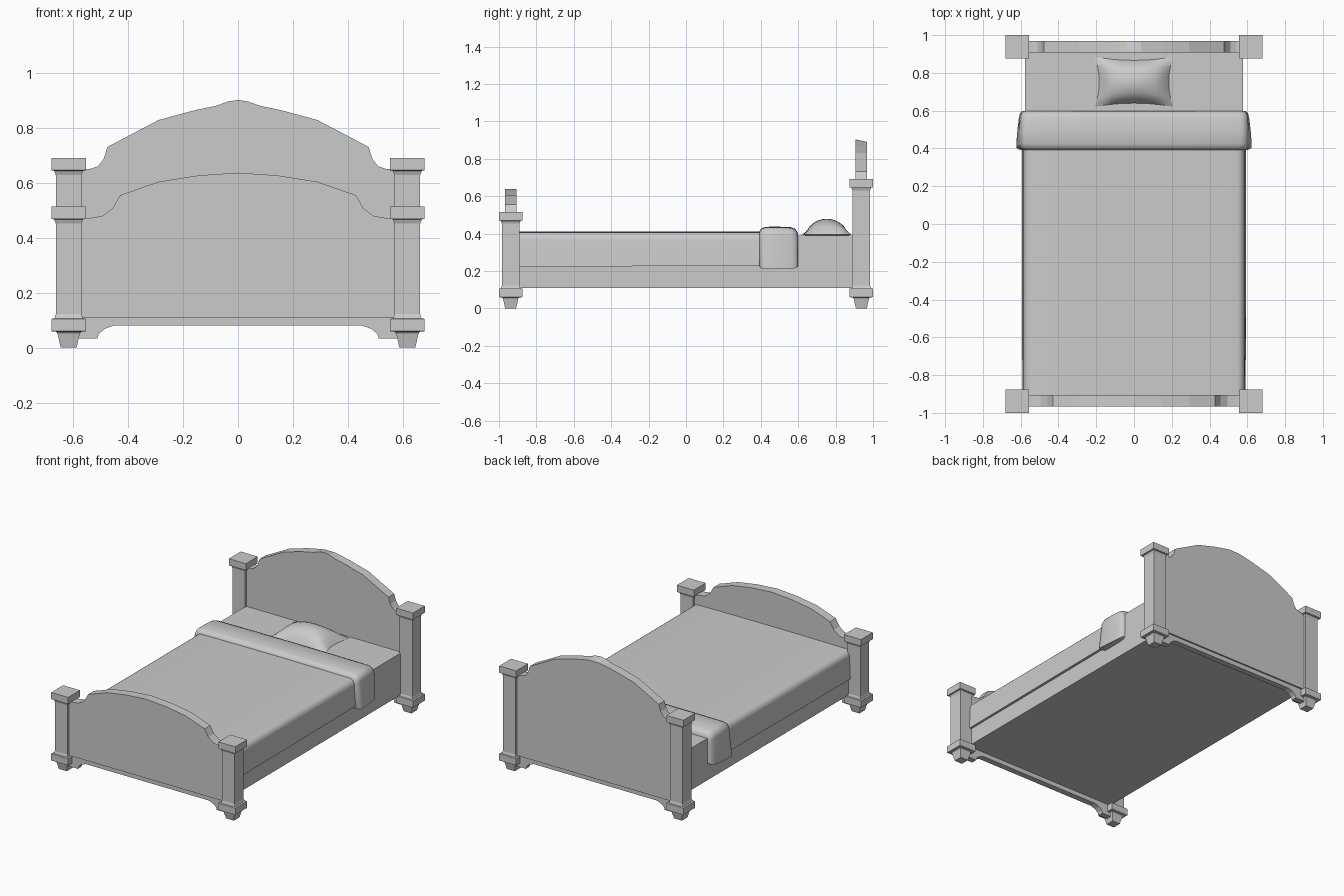
import bpy, bmesh, math

if "Cube" in bpy.data.objects:
    bpy.data.objects.remove(bpy.data.objects["Cube"])


def finish(name, bm, smooth=None):
    bmesh.ops.remove_doubles(bm, verts=bm.verts, dist=1e-5)
    bmesh.ops.recalc_face_normals(bm, faces=bm.faces)
    me = bpy.data.meshes.new(name)
    bm.to_mesh(me)
    bm.free()
    ob = bpy.data.objects.new(name, me)
    bpy.context.collection.objects.link(ob)
    if smooth:
        bpy.ops.object.select_all(action='DESELECT')
        bpy.context.view_layer.objects.active = ob
        ob.select_set(True)
        bpy.ops.object.shade_smooth_by_angle(angle=math.radians(smooth))
    return ob


def loft(name, rings, smooth=None):
    """Skin a stack of equal-length closed rings and cap both ends."""
    bm = bmesh.new()
    vs = [[bm.verts.new(p) for p in r] for r in rings]
    n = len(rings[0])
    for a, b in zip(vs, vs[1:]):
        for i in range(n):
            j = (i + 1) % n
            bm.faces.new((a[i], a[j], b[j], b[i]))
    bm.faces.new(vs[0])
    bm.faces.new(vs[-1])
    return finish(name, bm, smooth)


def mirrored(half):
    """Right half of an upper or lower edge, centre outwards -> full edge."""
    left = [(-x, z) for x, z in reversed(half)]
    return left + (half[1:] if half[0][0] == 0 else half)


def board(name, top, bottom, y0, y1, back_limit=9):
    """Solid panel; back_limit flattens the crest on the rear face."""
    outline = mirrored(top) + mirrored(bottom)[::-1]
    return loft(name, [[(x, y0, z) for x, z in outline],
                       [(x, y1, min(z, back_limit)) for x, z in outline]])


# Four square posts with tapered feet, base blocks and caps
def post(name, x, y, height):
    h = height
    prof = [(.029, 0), (.041, .052), (.046, .058), (.0625, .06), (.0625, .105),
            (.052, .107), (.047, .122), (.047, h - .062), (.053, h - .047),
            (.0625, h - .045), (.0625, h)]
    return loft(name, [[(x + sx * r, y + sy * r, z) for sx, sy in
                        ((-1, -1), (1, -1), (1, 1), (-1, 1))] for r, z in prof])


for side, sx in (("left", -1), ("right", 1)):
    post("front_post_" + side, sx * .6175, -.9375, .515)
    post("back_post_" + side, sx * .6175, .9375, .692)

# Headboard and footboard panels
flat = [(0, .11), (.6, .11)]
board("headboard", [(0, .903), (.036, .898), (.08, .882), (.153, .867), (.29, .83),
                    (.476, .732), (.49, .688), (.51, .662), (.54, .652), (.6, .65)],
      flat, .907, .968, .89)
board("footboard", [(0, .638), (.145, .628), (.29, .605), (.43, .556),
                    (.458, .508), (.495, .48), (.54, .473), (.6, .472)],
      flat, -.967, -.906)

# Recessed skirts with curved corner brackets
skirt = [(0, .08), (.455, .08), (.487, .068), (.508, .05), (.513, .033), (.6, .033)]
for name, y in (("headboard_skirt", .9375), ("footboard_skirt", -.9375)):
    board(name, [(0, .115), (.6, .115)], skirt, y - .02, y + .02)

# Mattress and base block
loft("mattress", [[(x, y, z) for x, y in ((-.576, -.907), (.576, -.907),
                                          (.576, .908), (-.576, .908))]
                  for z in (.11, .39)])


# Bed cover and folded band: rounded arch sections along y
def arch(y, w, flare, h, z0, r):
    half = [(0, h), (w * .5, h - .001)]
    for i in range(6):
        a = math.radians(90 - 18 * i)
        half.append((w - r + r * math.cos(a), h - r - .003 + r * math.sin(a)))
    half.append((w + flare, z0))
    return [(x, y, z) for x, z in mirrored(half)]


loft("blanket", [arch(-.907, .585, .006, .41, .222, .04),
                 arch(-.3, .585, .008, .41, .225, .04),
                 arch(.59, .585, .008, .41, .232, .04)], 50)
loft("blanket_fold", [arch(.393, .59, .015, .412, .225, .04),
                      arch(.402, .602, .02, .427, .212, .045),
                      arch(.425, .607, .016, .436, .21, .045),
                      arch(.49, .607, .011, .437, .21, .045),
                      arch(.56, .604, .006, .434, .212, .045),
                      arch(.585, .598, .006, .425, .215, .045),
                      arch(.598, .585, .006, .402, .225, .04)], 50)

# Pillow: pincushion outline with a puffed top and flat base
bm = bmesh.new()
N = 10
for top in (True, False):
    g = []
    for i in range(N + 1):
        row = []
        for j in range(N + 1):
            u, v = 2 * i / N - 1, 2 * j / N - 1
            x = .207 * u * (1 - .11 * (1 - v * v))
            y = .753 + .132 * v * (1 - .14 * (1 - u * u))
            puff = ((1 - u * u) * (1 - v * v)) ** .6
            z = .394 + (.085 * puff if top else -.008 * min(1, puff * 3))
            row.append(bm.verts.new((x, y, z)))
        g.append(row)
    for i in range(N):
        for j in range(N):
            bm.faces.new((g[i][j], g[i + 1][j], g[i + 1][j + 1], g[i][j + 1]))
finish("pillow", bm, 60)
